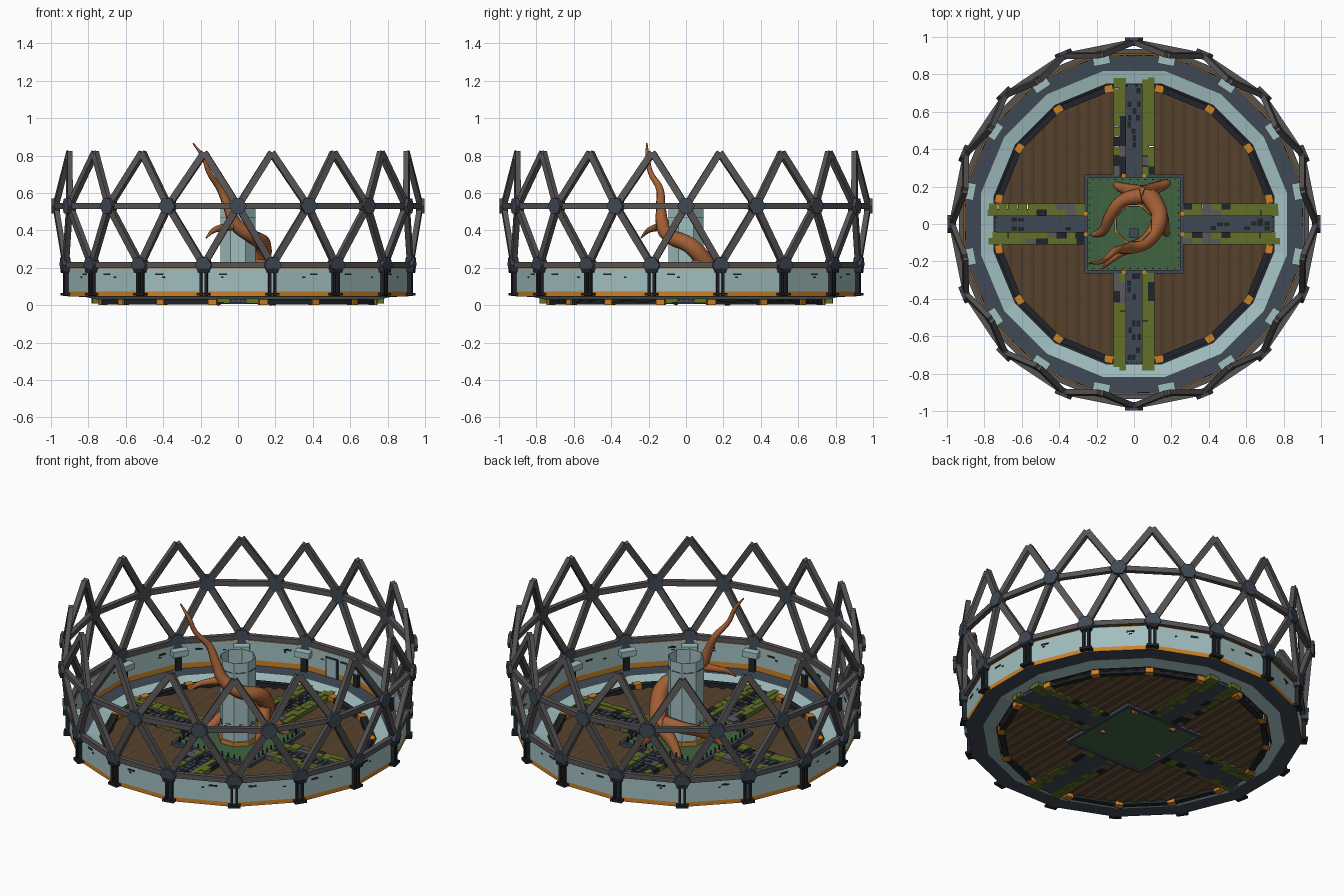
import bpy, bmesh, math, random
from mathutils import Vector, Matrix

if "Cube" in bpy.data.objects:
    bpy.data.objects.remove(bpy.data.objects["Cube"])
random.seed(4)
N = 16
STEP = 2 * math.pi / N


def mat(name, r, g, b):
    m = bpy.data.materials.new(name)
    m.diffuse_color = (r, g, b, 1)
    m.use_nodes = True
    m.node_tree.nodes["Principled BSDF"].inputs["Base Color"].default_value = m.diffuse_color
    return m


PANEL = mat("pale_blue_panel", .36, .52, .53)
SLATE = mat("slate", .05, .066, .09)
DARK = mat("near_black", .014, .017, .021)
STRUT = mat("strut_grey", .095, .088, .088)
ORANGE = mat("orange", .60, .22, .02)
SOIL = mat("soil_brown", .095, .055, .026)
BARK = mat("bark", .36, .115, .036)
GRASS = mat("grass_green", .05, .125, .055)
MOSS = mat("moss_green", .12, .16, .02)
STONE = mat("stone_grey", .10, .10, .105)


def finish(name, bm, *mats, recalc=True):
    if recalc:
        bmesh.ops.recalc_face_normals(bm, faces=bm.faces)
    me = bpy.data.meshes.new(name)
    bm.to_mesh(me)
    bm.free()
    for m in mats:
        me.materials.append(m)
    ob = bpy.data.objects.new(name, me)
    bpy.context.collection.objects.link(ob)
    return ob


def box(bm, c, s, rot=None, mi=0):
    M = Matrix.Translation(c) @ (rot or Matrix()) @ Matrix.Diagonal((*s, 1))
    vs = bmesh.ops.create_cube(bm, size=1, matrix=M)["verts"]
    for f in {f for v in vs for f in v.link_faces}:
        f.material_index = mi


def polar(r, a, z):
    return Vector((r * math.cos(a), r * math.sin(a), z))


def rbox(bm, r, a, z, s, t=0, mi=0):
    """Box at polar position: s = (radial, tangential, height), t = tangential shift."""
    R = Matrix.Rotation(a, 4, 'Z')
    box(bm, R @ Vector((r, t, z)), s, R, mi)


def beam(bm, p, q, w, d):
    """Box beam from p to q, its depth turned to the dome's radial direction."""
    ax = (q - p).normalized()
    out = (p + q) / 2
    out.z = 0
    side = ax.cross(out).normalized()
    out = side.cross(ax)
    R = Matrix((side, out, ax)).transposed().to_4x4()
    box(bm, (p + q) / 2, (w, d, (q - p).length), R)


def lathe(name, prof, idx, mats, n=N, off=STEP / 2, closed=False):
    bm = bmesh.new()
    rings = [[bm.verts.new(polar(r, off + 2 * math.pi * k / n, z)) for k in range(n)] for r, z in prof]
    for i in range(len(prof) if closed else len(prof) - 1):
        a, b = rings[i], rings[(i + 1) % len(prof)]
        for k in range(n):
            f = bm.faces.new((a[k], a[(k + 1) % n], b[(k + 1) % n], b[k]))
            f.material_index = idx[i]
    return finish(name, bm, *mats)


# --- dome frame: two rings plus open zigzag on top
low = [polar(.94, (k + .5) * STEP, .215) for k in range(N)]
mid = [polar(.975, k * STEP, .53) for k in range(N)]
top = [polar(.92, (k + .5) * STEP, .815) for k in range(N)]
bm = bmesh.new()
for k in range(N):
    j = (k + 1) % N
    for p, q in ((low[k], low[j]), (mid[k], mid[j])):
        beam(bm, p, q, .03, .028)
    for p, q in ((low[k], mid[k]), (low[k], mid[j]), (mid[k], top[k]), (mid[j], top[k])):
        beam(bm, p, q, .036, .028)
finish("dome_struts", bm, STRUT)

bm = bmesh.new()
for pts, tilt in ((low, .08), (mid, 0)):
    for p in pts:
        a = math.atan2(p.y, p.x)
        M = (Matrix.Translation(p) @ Matrix.Rotation(a, 4, 'Z') @ Matrix.Rotation(math.pi / 2 + tilt, 4, 'Y'))
        bmesh.ops.create_cone(bm, cap_ends=True, segments=6, radius1=.047, radius2=.047, depth=.046, matrix=M)
finish("dome_nodes", bm, SLATE)

# --- legs and inner brackets under the lower nodes
bm = bmesh.new()
for k in range(N):
    a = (k + .5) * STEP
    for t in (-.014, .014):
        rbox(bm, .94, a, .125, (.022, .013, .15), t)
    rbox(bm, .945, a, .185, (.035, .06, .02))
    rbox(bm, .94, a, .058, (.04, .068, .014))
    rbox(bm, .905, a, .10, (.02, .035, .10))
finish("frame_legs", bm, DARK)
bm = bmesh.new()
for k in range(N):
    rbox(bm, .89, (k + .5) * STEP, .165, (.045, .09, .035))
finish("bracket_caps", bm, PANEL)

# --- outer wall with orange trims, and the floor ring
lathe("wall", [(.93, .047), (.93, .072), (.93, .195), (.93, .202), (.92, .202), (.92, .195), (.92, .085), (.92, .047)],
      [0, 1, 0, 0, 1, 1, 0, 2], (ORANGE, PANEL, SLATE), closed=True)
lathe("floor_ring", [(.928, .054), (.835, .05), (.765, .036), (.75, .03), (.765, .03), (.835, .044), (.928, .047)],
      [0, 1, 2, 2, 1, 0, 0], (SLATE, PANEL, DARK), closed=True)

# small slots on the wall, and the inner door
bm = bmesh.new()
for k in range(N):
    for r in (.913, .901):
        rbox(bm, r, k * STEP, .165, (.004, .045, .01), random.choice((-.08, .06)))
        rbox(bm, r, k * STEP, .15, (.004, .015, .007), random.uniform(-.1, .1))
rbox(bm, .901, math.pi / 2, .115, (.005, .085, .12))
finish("wall_slots", bm, DARK)
bm = bmesh.new()
rbox(bm, .898, math.pi / 2, .113, (.005, .065, .11))
finish("door", bm, PANEL)

# --- curbs with orange clips around the four beds
bm = bmesh.new()
for q in range(4):
    cl = [math.radians(q * 90 + d) for d in (10.5, 33.5, 56.5, 79.5)]
    for i, a in enumerate(cl):
        rbox(bm, .735, a, .024, (.04, .045, .047), mi=1)
        if i < 3:
            p, s = polar(.735, a, .024), polar(.735, cl[i + 1], .024)
            beam(bm, p, s, .042, .032)
finish("bed_curbs", bm, DARK, ORANGE)

# --- furrowed soil beds, one sheet per quadrant
bm = bmesh.new()
for sx in (-1, 1):
    for sy in (-1, 1):
        xs = [.105, .15, .2, .2549, .2551] + [.27 + .0149 * i for i in range(32)]
        xs = [.105 + .0125 * i for i in range(12)] + [.2549, .2551] + [.2675 + .0125 * i for i in range(38)]
        prev = None
        for x in xs:
            z = .02 + .005 * math.sin(x * 2 * math.pi / .06)
            y0 = .105 if x > .255 else .255
            y1 = max(math.sqrt(max(.75 ** 2 - x * x, 0)), y0 + .001)
            cur = [bm.verts.new((sx * x, sy * y, z)) for y in (y0, y1)]
            if prev:
                f = bm.faces.new((prev[0], cur[0], cur[1], prev[1]))
                f.normal_update()
                if f.normal.z < 0:
                    f.normal_flip()
            prev = cur
finish("soil_beds", bm, SOIL, recalc=False)

# --- four paths with paving and mossy stone edging
bm = bmesh.new()
for q in range(4):
    a = q * math.pi / 2
    rbox(bm, .51, a, .02, (.50, .16, .016))
    r = .28
    while r < .75:
        for t in (-.024, 0, .024):
            rbox(bm, r, a, .03, (.03, .02, .008), t + random.uniform(-.004, .004), random.choice((0, 0, 0, 1)))
        r += .036
    for side in (-1, 1):
        r = .275
        while r < .75:
            for t in (.06, .092):
                ln = random.uniform(.045, .065)
                mi = 3 if random.random() < (.35 + .6 * (r - .27) / .3) else random.choice((1, 2))
                rbox(bm, r + .01, a, .026, (ln, .036, random.uniform(.022, .036)), side * t, mi)
            r += .052
finish("paths", bm, SLATE, DARK, STONE, MOSS)

# --- central square lawn with border, fence pegs and edge clips
bm = bmesh.new()
box(bm, (0, 0, .022), (.50, .50, .016))
finish("lawn", bm, GRASS)
bm = bmesh.new()
for q in range(4):
    a = q * math.pi / 2
    rbox(bm, .256, a, .023, (.018, .53, .036))
    for s in (-1, 1):
        rbox(bm, .256, a, .03, (.022, .02, .03), s * .055, 2)
    for i in range(12):
        rbox(bm, .238, a, .045, (.006, .006, .032), -.22 + .04 * i, 1)
finish("lawn_border", bm, SLATE, DARK, ORANGE)

# --- open eight-sided tower with base band
lathe("tower", [(.102, .03), (.102, .53), (.097, .53), (.097, .03)], [0, 0, 0, 0], (PANEL,), 8, math.pi / 8, True)
lathe("tower_band", [(.112, .03), (.112, .055), (.102, .055)], [0, 0], (ORANGE,), 8, math.pi / 8)
bm = bmesh.new()
for k in range(8):
    for z, w in ((.14, .05), (.155, .03), (.47, .06)):
        rbox(bm, .0945, k * math.pi / 4, z, (.004, w, .005))
box(bm, (0, -.05, .06), (.05, .05, .06))
finish("tower_details", bm, SLATE)


# --- tree: tapered tubes wound around the tower
def tube(name, pts):
    cu = bpy.data.curves.new(name, 'CURVE')
    cu.dimensions = '3D'
    cu.bevel_depth = 1
    cu.bevel_resolution = 2
    cu.resolution_u = 5
    cu.use_fill_caps = True
    sp = cu.splines.new('BEZIER')
    sp.bezier_points.add(len(pts) - 1)
    for b, (x, y, z, r) in zip(sp.bezier_points, pts):
        b.co = (x, y, z)
        b.radius = r
        b.handle_left_type = b.handle_right_type = 'AUTO'
    tmp = bpy.data.objects.new(name + "_curve", cu)
    bpy.context.collection.objects.link(tmp)
    bpy.context.view_layer.update()
    dg = bpy.context.evaluated_depsgraph_get()
    me = bpy.data.meshes.new_from_object(tmp.evaluated_get(dg))
    bpy.data.objects.remove(tmp)
    me.materials.clear()
    me.materials.append(BARK)
    me.polygons.foreach_set("use_smooth", [True] * len(me.polygons))
    bpy.context.collection.objects.link(bpy.data.objects.new(name, me))


tube("trunk", [(.06, .17, .12, .05), (.11, .11, .22, .05), (.135, .02, .32, .045), (.07, -.09, .37, .04),
               (-.01, -.125, .43, .036), (-.055, -.135, .53, .026), (-.095, -.14, .62, .02),
               (-.155, -.19, .71, .014), (-.185, -.205, .79, .012), (-.24, -.21, .865, .004)])
tube("side_branch", [(-.01, -.12, .43, .03), (-.08, -.16, .415, .02), (-.13, -.20, .40, .015), (-.17, -.24, .36, .004)])
tube("root_back_right", [(.06, .16, .17, .05), (.11, .19, .09, .035), (.17, .215, .03, .025), (.2, .23, .005, .01)])
tube("root_back_left", [(.07, .16, .16, .045), (-.02, .18, .10, .035), (-.08, .2, .04, .024), (-.11, .22, .005, .012)])
tube("root_left", [(.04, .15, .17, .045), (-.06, .125, .16, .035), (-.13, .04, .12, .032), (-.17, -.04, .06, .026),
                   (-.235, -.06, .01, .01)])
tube("root_right", [(.12, .08, .24, .04), (.155, .02, .15, .034), (.165, -.03, .07, .026), (.18, -.06, .005, .015)])
